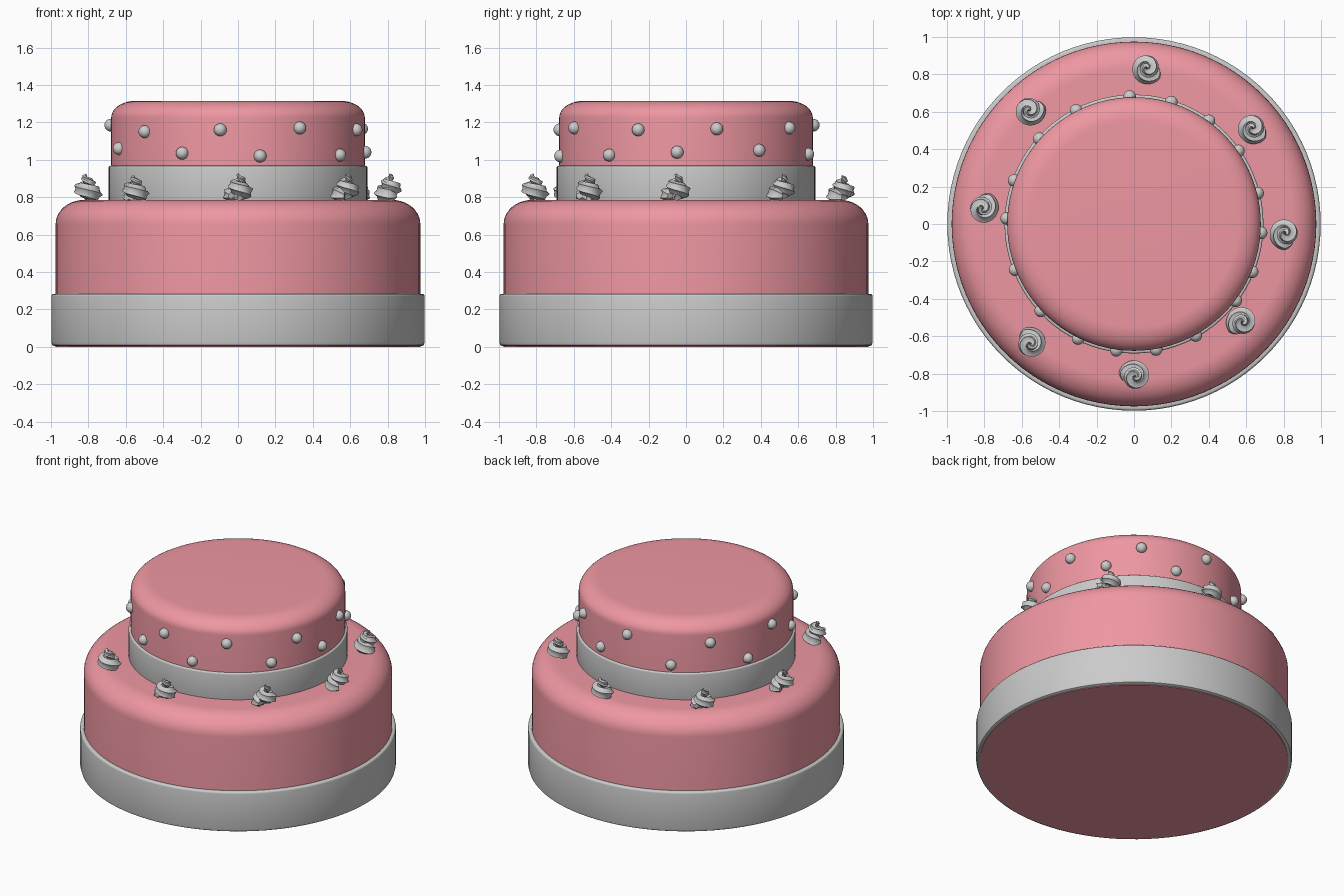
import bpy, bmesh, math
from mathutils import Vector, Matrix

if "Cube" in bpy.data.objects:
    bpy.data.objects.remove(bpy.data.objects["Cube"])

pink = bpy.data.materials.new("pink_icing")
pink.diffuse_color = (0.86, 0.31, 0.36, 1)
pink.use_nodes = True
pink.node_tree.nodes["Principled BSDF"].inputs["Base Color"].default_value = pink.diffuse_color


def finish(bm, name, mat=None, angle=40):
    bmesh.ops.recalc_face_normals(bm, faces=bm.faces)
    me = bpy.data.meshes.new(name)
    bm.to_mesh(me)
    bm.free()
    ob = bpy.data.objects.new(name, me)
    bpy.context.collection.objects.link(ob)
    if mat:
        me.materials.append(mat)
    bpy.ops.object.select_all(action='DESELECT')
    ob.select_set(True)
    bpy.context.view_layer.objects.active = ob
    bpy.ops.object.shade_smooth_by_angle(angle=math.radians(angle))
    return ob


def lathe(name, profile, mat=None, closed=False, seg=96):
    bm = bmesh.new()
    vs = [bm.verts.new((r, 0, z)) for r, z in profile]
    es = [bm.edges.new(p) for p in zip(vs, vs[1:])]
    if closed:
        es.append(bm.edges.new((vs[-1], vs[0])))
    bmesh.ops.spin(bm, geom=vs + es, cent=(0, 0, 0), axis=(0, 0, 1),
                   angle=2 * math.pi, steps=seg)
    bmesh.ops.remove_doubles(bm, verts=bm.verts, dist=1e-5)
    return finish(bm, name, mat)


def arc(cr, cz, a, b, n=10):
    # quarter ellipse from the side wall up to the flat top
    return [(cr + a * math.cos(t), cz + b * math.sin(t))
            for t in (math.pi / 2 * i / n for i in range(n + 1))]


def tier(name, r, z0, z1, a, b):
    lathe(name, [(0, z0), (r, z0)] + arc(r - a, z1 - b, a, b) + [(0, z1)], pink)


def band(name, r_in, r, z0, z1, e):
    outer = [(r - e, z0), (r - e * 0.3, z0 + e * 0.4), (r, z0 + e * 1.5)]
    outer += arc(r - e, z1 - e, e, e, 4)
    lathe(name, [(r_in, z0)] + outer + [(r_in, z1)], closed=True)


# Cake tiers and the plain ribbon bands around them
tier("lower_tier", 0.975, 0.0, 0.785, 0.15, 0.13)
tier("upper_tier", 0.678, 0.75, 1.315, 0.13, 0.09)
band("lower_band", 0.9, 0.998, 0.004, 0.283, 0.014)
band("upper_band", 0.6, 0.692, 0.76, 0.968, 0.01)

# Pearls: alternating high and low around the upper tier
pearls = [(262, 1.16), (280, 1.02), (299, 1.17), (323, 1.025), (338, 1.16),
          (356, 1.04), (14, 1.165), (35, 1.05), (54, 1.17), (73, 1.03),
          (92, 1.185), (117, 1.02), (138, 1.17), (160, 1.015), (177.5, 1.185),
          (201, 1.06), (223, 1.15), (244, 1.035)]
bm = bmesh.new()
for deg, z in pearls:
    a = math.radians(deg)
    bmesh.ops.create_uvsphere(
        bm, u_segments=20, v_segments=12, radius=0.034,
        matrix=Matrix.Translation((0.681 * math.cos(a), 0.681 * math.sin(a), z)))
finish(bm, "pearls", angle=60)


def swirl(bm, x, y, z, turn):
    # ridged icing rope wound in a tapering helix
    place = Matrix.Translation((x, y, z)) @ Matrix.Rotation(turn, 4, 'Z')
    steps, sides, turns = 56, 12, 2.1
    rings = []
    for i in range(steps + 1):
        t = i / steps
        a = -2 * math.pi * turns * t
        rad = Vector((math.cos(a), math.sin(a), 0))
        c = rad * 0.047 * (1 - t) ** 0.8 + Vector((0, 0, 0.022 + 0.115 * t ** 1.15))
        size = 0.042 * (1 - t) ** 0.6 * min(1, 0.35 + t * 12) + 0.003
        ring = []
        for k in range(sides):
            b = 2 * math.pi * k / sides + 3 * t
            s = size * (1.08 if k % 2 else 0.78)
            p = c + rad * s * math.cos(b) + Vector((0, 0, s * math.sin(b)))
            ring.append(bm.verts.new(place @ p))
        rings.append(ring)
    for r0, r1 in zip(rings, rings[1:]):
        for k in range(sides):
            j = (k + 1) % sides
            bm.faces.new((r0[k], r0[j], r1[j], r1[k]))
    bm.faces.new(rings[0])
    bm.faces.new(rings[-1])


# Icing swirls on the ledge of the lower tier
spots = [(0.07, 0.835), (-0.56, 0.61), (-0.81, 0.085), (-0.555, -0.64),
         (0.005, -0.815), (0.58, -0.525), (0.81, -0.05), (0.635, 0.515)]
bm = bmesh.new()
for i, (x, y) in enumerate(spots):
    drop = 0.008 if math.hypot(x, y) > 0.83 else 0
    swirl(bm, x, y, 0.785 - drop, i * 0.9)
finish(bm, "icing_swirls", angle=35)
